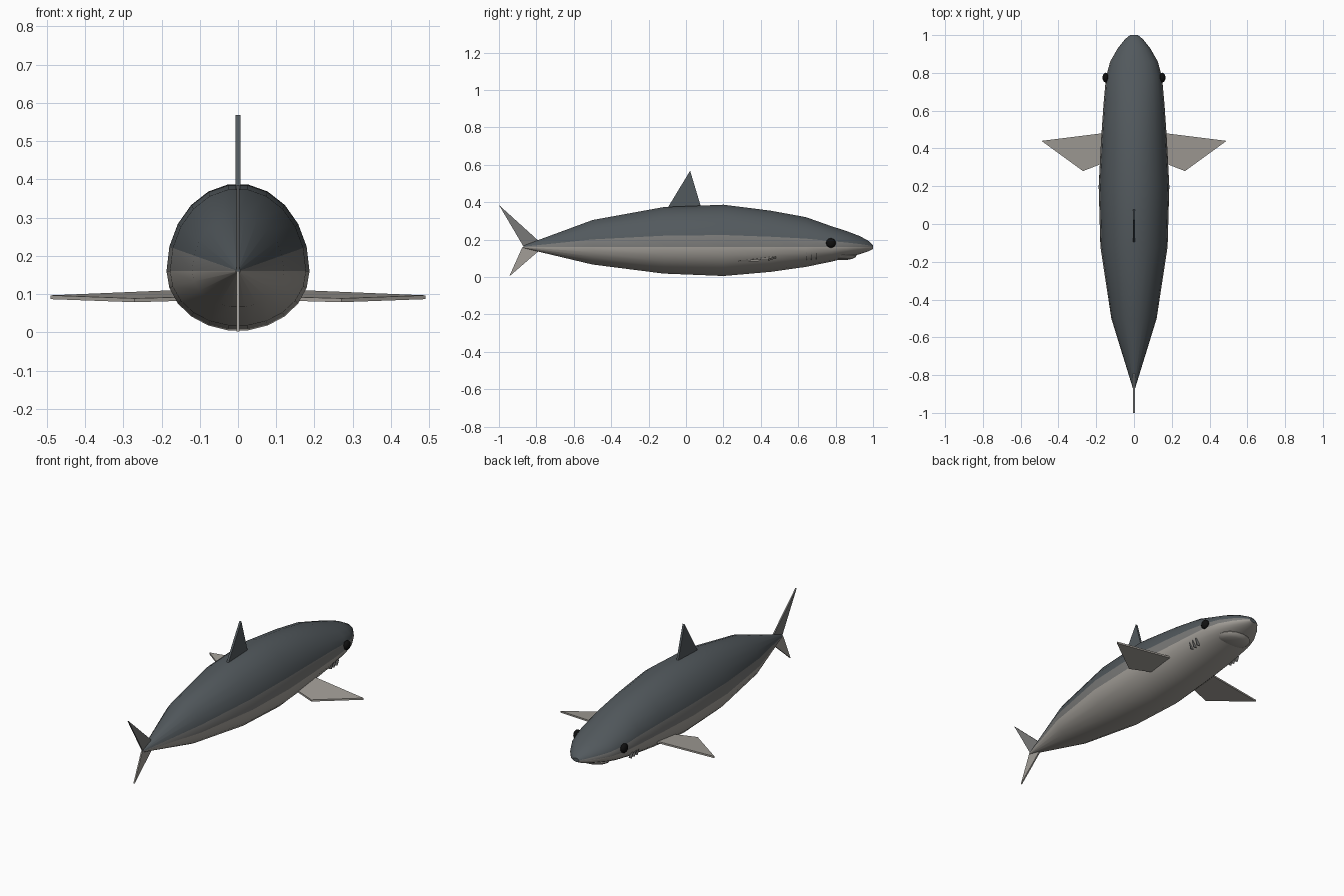
import bpy, bmesh, math
from mathutils import Vector

if "Cube" in bpy.data.objects:
    bpy.data.objects.remove(bpy.data.objects["Cube"])


def material(name, rgb):
    m = bpy.data.materials.new(name)
    m.diffuse_color = (*rgb, 1)
    m.use_nodes = True
    m.node_tree.nodes["Principled BSDF"].inputs["Base Color"].default_value = m.diffuse_color
    return m


BACK = material("back_grey", (0.085, 0.1, 0.11))
FLANK = material("flank_grey", (0.19, 0.19, 0.185))
BELLY = material("belly_grey", (0.36, 0.34, 0.31))
BLACK = material("black", (0.005, 0.005, 0.005))


def finish(bm, name, mats, smooth=None):
    bmesh.ops.recalc_face_normals(bm, faces=bm.faces)
    me = bpy.data.meshes.new(name)
    bm.to_mesh(me)
    bm.free()
    for m in mats:
        me.materials.append(m)
    ob = bpy.data.objects.new(name, me)
    bpy.context.collection.objects.link(ob)
    if smooth:
        bpy.context.view_layer.objects.active = ob
        ob.select_set(True)
        bpy.ops.object.shade_smooth_by_angle(angle=math.radians(smooth))
        ob.select_set(False)
    return ob


def plate(name, points, offset, mat):
    """Solid slab between the outline shifted by -offset and +offset."""
    bm = bmesh.new()
    d = Vector(offset)
    a = [bm.verts.new(Vector(p) - d) for p in points]
    b = [bm.verts.new(Vector(p) + d) for p in points]
    bm.faces.new(a)
    bm.faces.new(b[::-1])
    for i in range(len(a)):
        j = (i + 1) % len(a)
        bm.faces.new((a[i], a[j], b[j], b[i]))
    return finish(bm, name, [mat])


def ball(name, centre, radii, mat, u=12, v=8):
    bm = bmesh.new()
    bmesh.ops.create_uvsphere(bm, u_segments=u, v_segments=v, radius=1)
    for p in bm.verts:
        p.co = Vector(c + r * k for c, r, k in zip(centre, radii, p.co))
    return finish(bm, name, [mat], 60)


# Body: lofted 22-sided rings (y, half width, bottom, widest height, top)
RINGS = [(-0.87, 0.006, 0.155, 0.16, 0.168), (-0.5, 0.12, 0.066, 0.16, 0.306),
         (-0.12, 0.178, 0.017, 0.16, 0.376), (0.2, 0.187, 0.004, 0.16, 0.389),
         (0.45, 0.174, 0.026, 0.16, 0.357), (0.64, 0.161, 0.053, 0.16, 0.322),
         (0.78, 0.148, 0.082, 0.16, 0.272), (0.86, 0.126, 0.103, 0.16, 0.246),
         (0.93, 0.086, 0.122, 0.16, 0.219), (0.98, 0.046, 0.139, 0.16, 0.191),
         (1.0, 0.02, 0.15, 0.16, 0.171)]
N = 22
bm = bmesh.new()
rings = []
for y, w, lo, mid, hi in RINGS:
    ring = []
    for i in range(N):
        t = 2 * math.pi * (i + 0.5) / N
        c = math.cos(t)
        ring.append(bm.verts.new((w * math.sin(t), y,
                                  mid + c * (hi - mid if c > 0 else mid - lo))))
    rings.append(ring)
for r, s in zip(rings, rings[1:]):
    for i in range(N):
        j = (i + 1) % N
        f = bm.faces.new((r[i], r[j], s[j], s[i]))
        k = min(j, N - j)
        f.material_index = 0 if k <= 4 else 1 if k == 5 else 2
bm.faces.new(rings[0])
bm.faces.new(rings[-1])
finish(bm, "body", [BACK, FLANK, BELLY], 30)

# Upright fins
plate("dorsal_fin", [(0, -0.1, 0.36), (0, -0.095, 0.375), (0, 0.022, 0.568),
                     (0, 0.076, 0.388), (0, 0.085, 0.36)], (0.006, 0, 0), BACK)
plate("upper_tail_fin", [(0, -0.77, 0.17), (0, -0.79, 0.195), (0, -1.0, 0.385),
                         (0, -0.87, 0.165)], (0.004, 0, 0), FLANK)
plate("lower_tail_fin", [(0, -0.77, 0.16), (0, -0.79, 0.137), (0, -0.945, 0.003),
                         (0, -0.875, 0.16)], (0.004, 0, 0), BELLY)

# Mirrored parts: side fins, eyes, gills
for side, s in (("right", 1), ("left", -1)):
    plate(f"{side}_side_fin", [(s * 0.13, 0.485, 0.107), (s * 0.49, 0.44, 0.092),
                               (s * 0.27, 0.28, 0.084), (s * 0.13, 0.335, 0.088)],
          (0, 0, 0.005), BELLY)
    ball(f"{side}_eye", (s * 0.15, 0.775, 0.182), (0.017, 0.026, 0.026), BLACK)
    for i, y in enumerate((0.645, 0.67, 0.697)):
        plate(f"{side}_gill_{i + 1}", [(s * 0.125, y, 0.09), (s * 0.143, y, 0.092),
                                       (s * 0.154, y, 0.13), (s * 0.13, y, 0.13)],
              (0, 0.002, 0), FLANK)

# Lower jaw: flattened mouth under the snout
ball("lower_jaw", (0, 0.835, 0.116), (0.098, 0.078, 0.026), BELLY, 16, 8)
